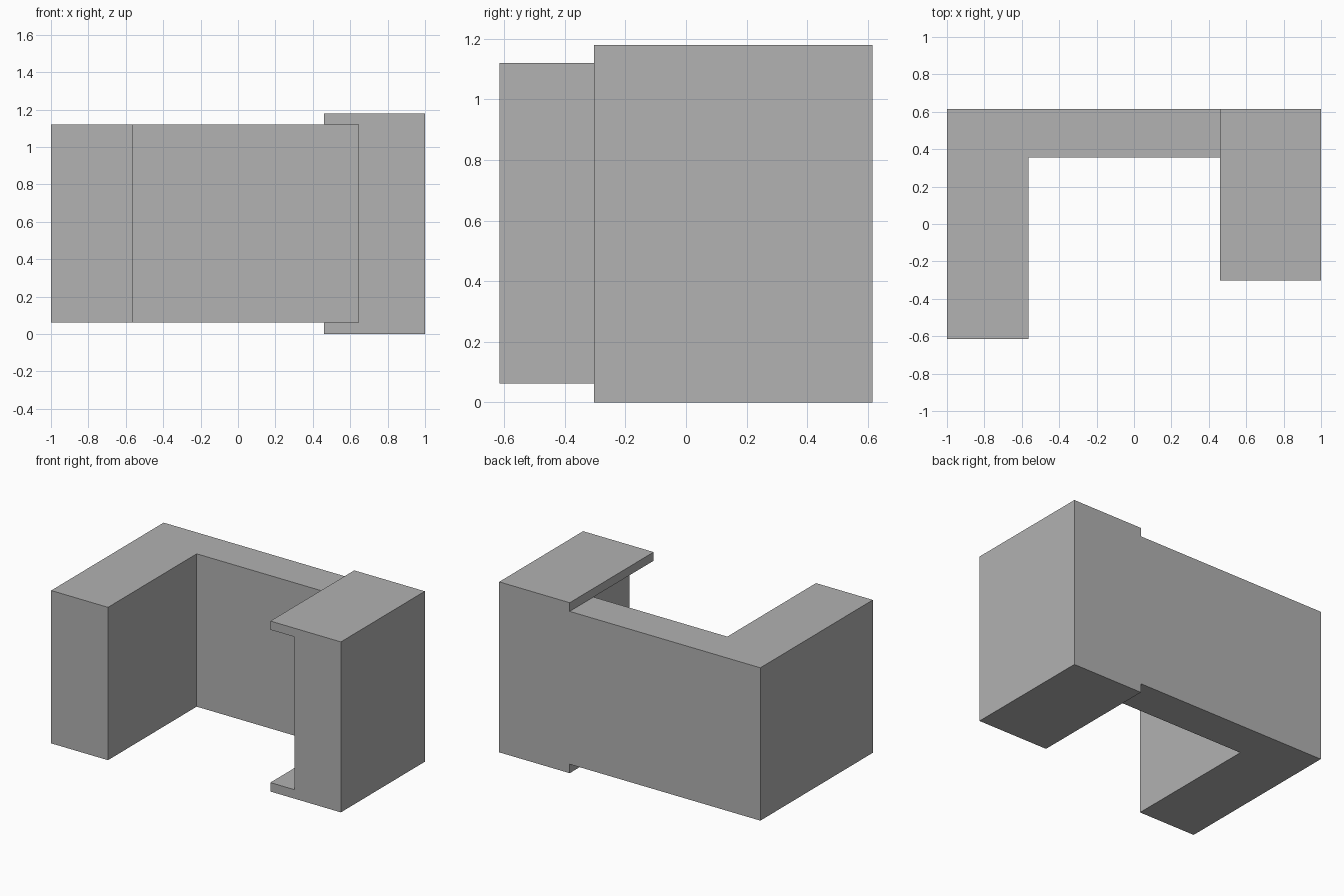
import bpy
import bmesh
from mathutils import Vector

cube = bpy.data.objects.get("Cube")
if cube:
    bpy.data.objects.remove(cube, do_unlink=True)

# Single plain grey
GREY = (0.445, 0.445, 0.445, 1.0)
grey = bpy.data.materials.new("plain_grey")
grey.use_nodes = True
grey.diffuse_color = GREY
grey.node_tree.nodes["Principled BSDF"].inputs["Base Color"].default_value = GREY


def extrude_profile(name, profile, direction):
    """Extrude a closed planar profile along a direction into a solid."""
    bm = bmesh.new()
    face = bm.faces.new([bm.verts.new(p) for p in profile])
    result = bmesh.ops.extrude_face_region(bm, geom=[face], use_keep_orig=True)
    moved = [v for v in result["geom"] if isinstance(v, bmesh.types.BMVert)]
    bmesh.ops.translate(bm, verts=moved, vec=Vector(direction))
    bmesh.ops.recalc_face_normals(bm, faces=bm.faces)
    mesh = bpy.data.meshes.new(name)
    bm.to_mesh(mesh)
    bm.free()
    mesh.materials.append(grey)
    obj = bpy.data.objects.new(name, mesh)
    bpy.context.collection.objects.link(obj)
    return obj


LEFT, RIGHT, BACK, FRONT = 1.0, -1.0, 0.615, -0.615
LOW, HIGH, TOP = 0.062, 1.12, 1.18      # main body bottom and top, channel top
WING_IN, WALL_FRONT = -0.565, 0.355     # inner faces of the L-shaped body
LIP, WEB, CHANNEL_FRONT = 0.46, 0.645, -0.303

# L-shaped body: right wing and back wall
body = [(RIGHT, FRONT), (WING_IN, FRONT), (WING_IN, WALL_FRONT),
        (WEB, WALL_FRONT), (WEB, BACK), (RIGHT, BACK)]
extrude_profile("wing_and_back_wall", [(x, y, LOW) for x, y in body],
                (0, 0, HIGH - LOW))

# C-shaped channel on the left, its lips wrapping over and under the back wall
channel = [(LIP, 0), (LEFT, 0), (LEFT, TOP), (LIP, TOP),
           (LIP, HIGH), (WEB, HIGH), (WEB, LOW), (LIP, LOW)]
extrude_profile("left_channel", [(x, CHANNEL_FRONT, z) for x, z in channel],
                (0, BACK - CHANNEL_FRONT, 0))
